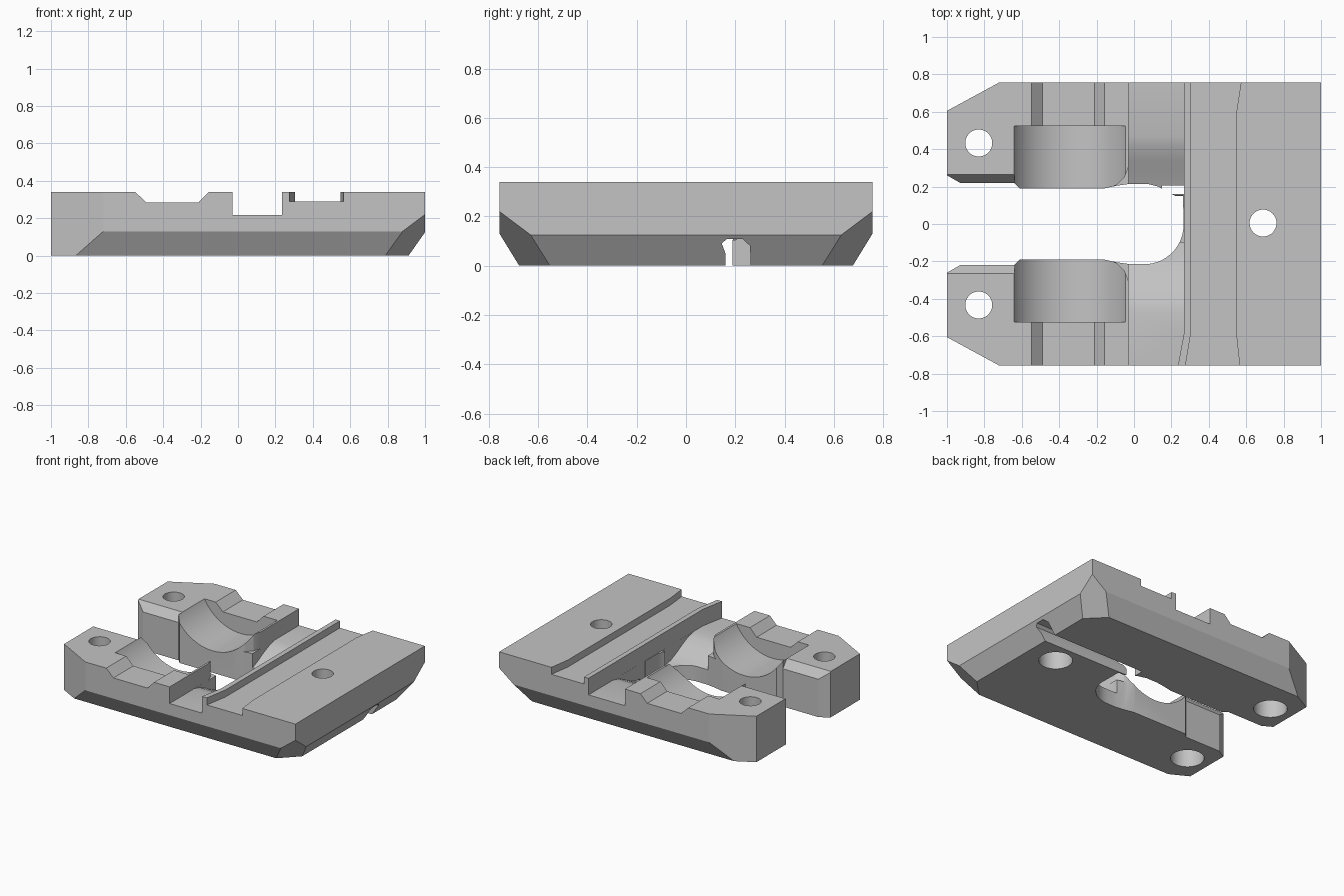
import bpy, bmesh, math
from mathutils import Vector

cube = bpy.data.objects.get("Cube")
if cube:
    bpy.data.objects.remove(cube, do_unlink=True)

grey = bpy.data.materials.new("plain grey")
grey.use_nodes = True
GREY = (0.55, 0.55, 0.55, 1)
grey.diffuse_color = GREY
grey.node_tree.nodes["Principled BSDF"].inputs["Base Color"].default_value = GREY


def prism(name, points, axis, lo, hi):
    """Extrude a 2D profile along an axis; the profile uses the other two axes in order."""
    place = {"x": lambda a, b, t: (t, a, b),
             "y": lambda a, b, t: (a, t, b),
             "z": lambda a, b, t: (a, b, t)}[axis]
    bm = bmesh.new()
    low = [bm.verts.new(place(a, b, lo)) for a, b in points]
    high = [bm.verts.new(place(a, b, hi)) for a, b in points]
    bm.faces.new(low)
    bm.faces.new(high)
    n = len(points)
    for i in range(n):
        j = (i + 1) % n
        bm.faces.new((low[i], low[j], high[j], high[i]))
    bmesh.ops.recalc_face_normals(bm, faces=bm.faces)
    mesh = bpy.data.meshes.new(name)
    bm.to_mesh(mesh)
    bm.free()
    mesh.materials.append(grey)
    obj = bpy.data.objects.new(name, mesh)
    bpy.context.collection.objects.link(obj)
    return obj


def arc(cx, cy, r, start, end, steps):
    angles = [math.radians(start + (end - start) * i / steps) for i in range(steps + 1)]
    return [(cx + r * math.cos(a), cy + r * math.sin(a)) for a in angles]


def circle(cx, cy, r, steps=48):
    return arc(cx, cy, r, 0, 360, steps)[:-1]


def mirror(points, side):
    return [(a * side, b) for a, b in points]


def flip(points, side):
    return [(a, b * side) for a, b in points]


# Block outline with two clipped corners
HALF, TOP = 0.757, 0.34
body = prism("clamp_block", [(-1, -0.605), (-0.72, -HALF), (1, -HALF),
                             (1, HALF), (-0.72, HALF), (-1, 0.605)], "z", 0, TOP)

# Sloped lower edges and corners
planes = [((1, 0, 0.125), (0.125, 0, -0.088))]
for s in (-1, 1):
    planes.append(((0, s * HALF, 0.13), (0, s * 0.13, -0.08)))
    planes.append(((1, s * HALF, 0.22), (1, s, -1.33)))
bm = bmesh.new()
bm.from_mesh(body.data)
for co, no in planes:
    cut = bmesh.ops.bisect_plane(bm, geom=bm.verts[:] + bm.edges[:] + bm.faces[:],
                                 plane_co=Vector(co), plane_no=Vector(no).normalized(),
                                 clear_outer=True)
    edges = [e for e in cut["geom_cut"] if isinstance(e, bmesh.types.BMEdge)]
    bmesh.ops.edgeloop_fill(bm, edges=edges)
bmesh.ops.recalc_face_normals(bm, faces=bm.faces)
bm.to_mesh(body.data)
bm.free()


def carve(*profile):
    """Subtract a prism from the block."""
    cutter = prism("cutter", *profile)
    mod = body.modifiers.new("carve", "BOOLEAN")
    mod.operation = "DIFFERENCE"
    mod.solver = "EXACT"
    mod.object = cutter
    bpy.context.view_layer.objects.active = body
    bpy.ops.object.modifier_apply(modifier=mod.name)
    mesh = cutter.data
    bpy.data.objects.remove(cutter, do_unlink=True)
    bpy.data.meshes.remove(mesh)


# Central slot with a rounded closed end
slot = [(-1.1, -0.318), (-1, -0.26), (-0.93, -0.22), (-0.64, -0.22), (-0.61, -0.19),
        (-0.16, -0.19), (-0.09, -0.205), (-0.02, -0.215)]
slot += arc(0.055, -0.005, 0.21, -90, 0, 14)
slot += [(0.262, 0.15), (0.22, 0.15), (0.18, 0.17), (0.13, 0.2), (0.07, 0.215)]
slot += [(x, -y) for x, y in reversed(slot[:8])]
carve(slot, "z", -0.1, 0.5)

# Crosswise channel, ridge and groove on the top
carve([(-0.03, -0.9), (0.21, -0.9), (0.235, -HALF), (0.268, -0.58),
       (0.268, 0.9), (-0.03, 0.9)], "z", 0.217, 0.5)
carve([(0.245, -0.9), (0.275, -HALF), (0.305, -0.58), (0.305, 0.9), (0.59, 0.9),
       (0.572, HALF), (0.548, 0.6), (0.548, -0.6), (0.565, -HALF), (0.58, -0.9)],
      "z", 0.288, 0.5)

# Scoop sloping from the channel down to the slot
for s in (-1, 1):
    scoop = [(0.1, 0.4), (0.1, 0.09), (0.2, 0.105), (0.27, 0.135), (0.34, 0.172),
             (0.41, 0.203), (0.48, 0.219), (0.48, 0.4)]
    carve(mirror(scoop, s), "x", -0.0295, 0.2675)

for s in (-1, 1):
    # Curved cradle in each arm
    span = sorted((s * 0.1, s * 0.523))
    carve(circle(-0.343, 0.5, 0.338, 96), "y", *span)
    # Trapezoid channel beyond the cradle
    span = sorted((s * 0.45, s * 0.9))
    carve([(-0.61, 0.4), (-0.49, 0.283), (-0.212, 0.283), (-0.1, 0.4)], "y", *span)
    # Sloped inner edge at the arm tips
    carve(mirror([(0.1, 0.4), (0.1, 0.26), (0.205, 0.26), (0.31, 0.4)], s), "x", -1.1, -0.64)
    # Rounded inner end of the thin cradle wall
    carve(flip([(-0.15, 0.1), (-0.15, 0.185), (-0.09, 0.21), (-0.05, 0.25), (-0.02, 0.33),
                (0.02, 0.33), (0.02, 0.1)], s), "z", 0.216, 0.5)

# Screw holes with wider pockets underneath
for x, y in ((0.69, 0.005), (-0.83, 0.433), (-0.83, -0.433)):
    carve(circle(x, y, 0.072), "z", -0.1, 0.5)
    carve(circle(x, y, 0.113), "z", -0.1, 0.2)

# Small cable channel under the closed end
carve([(0.16, -0.1), (0.16, 0.05), (0.145, 0.09), (0.165, 0.108), (0.23, 0.108),
       (0.26, 0.08), (0.265, -0.1)], "x", 0.15, 1.1)

bpy.ops.object.select_all(action="DESELECT")
body.select_set(True)
bpy.context.view_layer.objects.active = body
bpy.ops.object.shade_smooth_by_angle(angle=math.radians(22))
